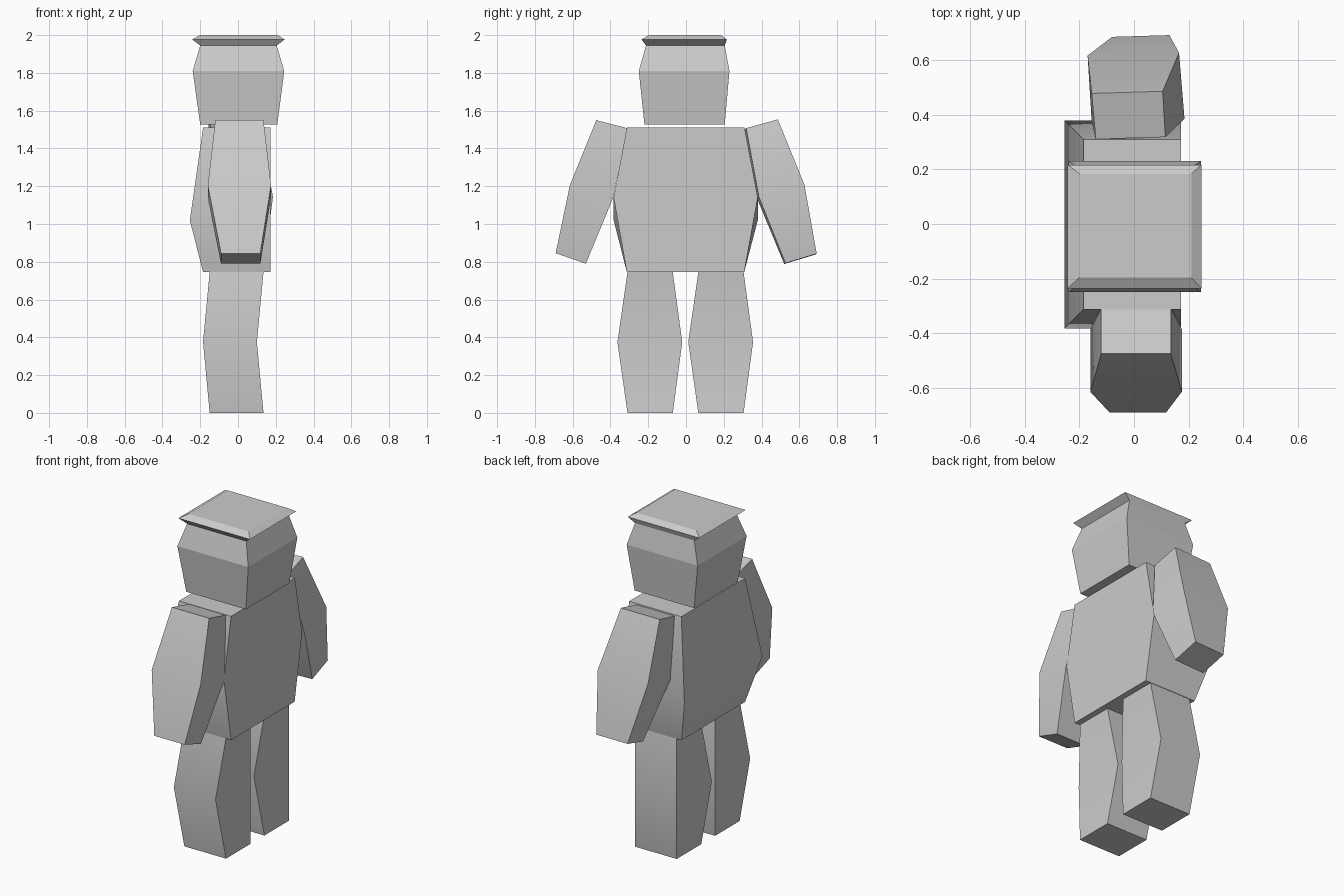
import bpy
import bmesh
import math

cube = bpy.data.objects.get("Cube")
if cube:
    bpy.data.objects.remove(cube, do_unlink=True)

GREY = (0.6, 0.6, 0.6, 1.0)
grey = bpy.data.materials.new("plain grey")
grey.use_nodes = True
grey.diffuse_color = GREY
shader = grey.node_tree.nodes["Principled BSDF"]
shader.inputs["Base Color"].default_value = GREY
shader.inputs["Roughness"].default_value = 0.8


def loft(name, rings, smooth=True):
    """Skin a stack of four-cornered rings and cap both ends."""
    bm = bmesh.new()
    loops = [[bm.verts.new(p) for p in ring] for ring in rings]
    for low, high in zip(loops, loops[1:]):
        for i in range(4):
            j = (i + 1) % 4
            bm.faces.new((low[i], low[j], high[j], high[i]))
    bm.faces.new(loops[0])
    bm.faces.new(loops[-1])
    bmesh.ops.recalc_face_normals(bm, faces=bm.faces)
    mesh = bpy.data.meshes.new(name)
    bm.to_mesh(mesh)
    bm.free()
    mesh.materials.append(grey)
    obj = bpy.data.objects.new(name, mesh)
    bpy.context.collection.objects.link(obj)
    if smooth:
        bpy.ops.object.select_all(action="DESELECT")
        bpy.context.view_layer.objects.active = obj
        obj.select_set(True)
        bpy.ops.object.shade_smooth_by_angle(angle=math.radians(24))
    return obj


def ring(x0, x1, y0, y1, z0, z1=None):
    """Rectangle at height z0 on the -x side and z1 on the +x side."""
    z1 = z0 if z1 is None else z1
    return [(x0, y0, z0), (x1, y0, z1), (x1, y1, z1), (x0, y1, z0)]


# Legs: bulging boxes with a bent knee
for name, y, half in (("right_leg", -0.19, 0.12), ("left_leg", 0.185, 0.12)):
    loft(name, [
        ring(-0.15, 0.135, y - half, y + half, 0),
        ring(-0.185, 0.10, y - half - 0.053, y + half + 0.05, 0.375),
        ring(-0.15, 0.135, y - half, y + half, 0.745),
    ])

# Torso: flat on one face, bulging on the other three
loft("torso", [
    ring(-0.185, 0.172, -0.313, 0.308, 0.745),
    ring(-0.255, 0.172, -0.383, 0.38, 1.02, 1.14),
    ring(-0.185, 0.172, -0.313, 0.31, 1.51),
])


# Arms: each section runs from the inner edge to the outer edge
def arm(name, side, sections, twist=0, lift=0):
    rings = []
    for (yi, zi, a, b), (yo, zo, c, d) in sections:
        corners = ((a, yi, zi), (b, yi, zi), (d, yo, zo), (c, yo, zo))
        rings.append([(x, side * y + twist * x, z + lift * x)
                      for x, y, z in corners])
    loft(name, rings)


arm("right_arm", -1, [
    ((0.53, 0.79, -0.09, 0.118), (0.69, 0.845, -0.09, 0.118)),
    ((0.385, 1.14, -0.16, 0.175), (0.615, 1.205, -0.16, 0.175)),
    ((0.31, 1.507, -0.12, 0.135), (0.475, 1.55, -0.12, 0.135)),
])
arm("left_arm", 1, [
    ((0.522, 0.79, -0.07, 0.14), (0.688, 0.84, -0.08, 0.13)),
    ((0.38, 1.14, -0.155, 0.185), (0.622, 1.205, -0.17, 0.165)),
    ((0.315, 1.505, -0.14, 0.115), (0.483, 1.552, -0.155, 0.105)),
], twist=0.03, lift=0.02)

# Head with a flared flat cap
loft("head", [
    ring(-0.20, 0.208, -0.22, 0.205, 1.527),
    ring(-0.24, 0.245, -0.25, 0.23, 1.81),
    ring(-0.20, 0.205, -0.212, 0.205, 1.945),
], smooth=False)
loft("cap", [
    ring(-0.20, 0.205, -0.212, 0.205, 1.945),
    ring(-0.243, 0.247, -0.236, 0.217, 1.977),
    ring(-0.20, 0.21, -0.196, 0.184, 2.0),
], smooth=False)
